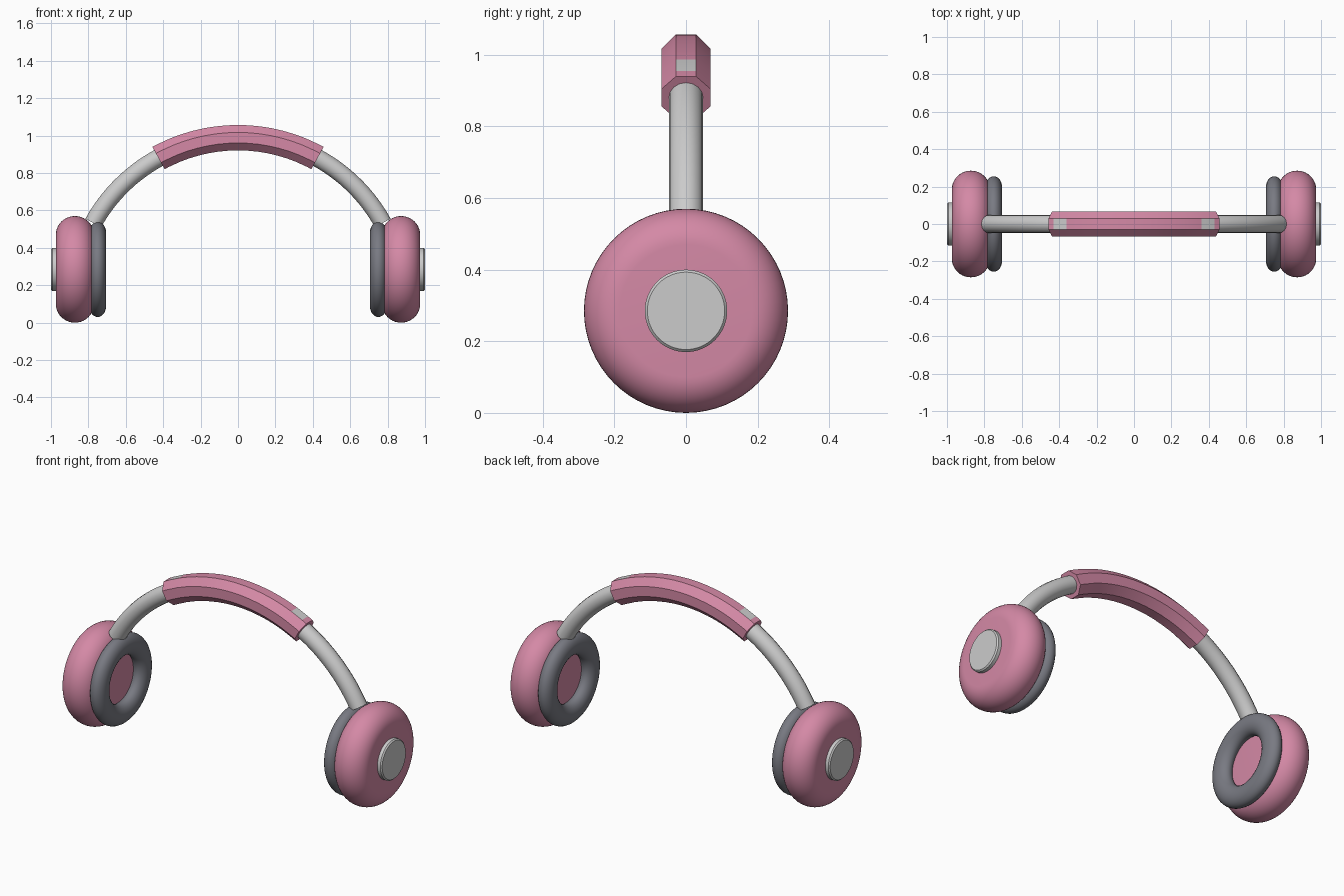
import bpy, bmesh
from math import sin, cos, pi, radians, atan2, hypot

cube = bpy.data.objects.get("Cube")
if cube:
    bpy.data.objects.remove(cube, do_unlink=True)


def material(name, rgb):
    m = bpy.data.materials.new(name)
    m.use_nodes = True
    m.diffuse_color = (*rgb, 1)
    m.node_tree.nodes["Principled BSDF"].inputs["Base Color"].default_value = (*rgb, 1)
    return m


pink = material("pink", (0.66, 0.25, 0.38))
silver = material("light grey", (0.60, 0.60, 0.60))
charcoal = material("dark grey", (0.19, 0.195, 0.225))


def skin(name, rings, mats, loop=False, rule=None):
    """Join rings of points into a surface; cap the ends unless it loops."""
    bm = bmesh.new()
    rows = [[bm.verts.new(p) for p in ring] for ring in rings]
    n = len(rows[0])
    pairs = list(zip(rows, rows[1:])) + ([(rows[-1], rows[0])] if loop else [])
    for a, b in pairs:
        for i in range(n):
            j = (i + 1) % n
            bm.faces.new((a[i], a[j], b[j], b[i]))
    if not loop:
        bm.faces.new(rows[0])
        bm.faces.new(rows[-1])
    bmesh.ops.recalc_face_normals(bm, faces=bm.faces)
    if rule:
        for f in bm.faces:
            f.material_index = rule(f.calc_center_median())
    mesh = bpy.data.meshes.new(name)
    bm.to_mesh(mesh)
    bm.free()
    ob = bpy.data.objects.new(name, mesh)
    bpy.context.collection.objects.link(ob)
    for m in mats:
        mesh.materials.append(m)
    bpy.ops.object.select_all(action='DESELECT')
    ob.select_set(True)
    bpy.context.view_layer.objects.active = ob
    bpy.ops.object.shade_smooth_by_angle(angle=radians(30))
    return ob


# Shared dimensions of the band arc and the ear cups
ARC_Z, ARC_R, CUP_Z = 0.104, 0.885, 0.285


def lathe(name, side, profile, mat, loop=False, sides=64):
    """Revolve (x, radius) points about the horizontal cup axis."""
    turns = [2 * pi * i / sides for i in range(sides)]
    rings = [[(side * x, r * cos(a), CUP_Z + r * sin(a)) for a in turns]
             for x, r in profile]
    return skin(name, rings, [mat], loop)


def arc_tube(name, degrees, radius, sides, mats, phase=0, rule=None):
    """Sweep a regular polygon along the band arc."""
    rings = []
    for d in degrees:
        t, ring = radians(d), []
        for k in range(sides):
            p = 2 * pi * k / sides + phase
            r = ARC_R + radius * cos(p)
            ring.append((r * sin(t), radius * sin(p), ARC_Z + r * cos(t)))
        rings.append(ring)
    return skin(name, rings, mats, rule=rule)


# Headband rod
arc_tube("headband_rod", [-61 + 122 * i / 48 for i in range(49)], 0.048, 16, [silver])


# Octagonal head pad with a light patch on top near each end
def patch(c):
    angle = abs(atan2(c.x, c.z - ARC_Z))
    on_top = hypot(c.x, c.z - ARC_Z) > ARC_R + 0.05 and abs(c.y) < 0.01
    return int(on_top and radians(22.2) < angle < radians(26.8))


stations = [-28.7, -26.8] + [-22.2 + 3.7 * i for i in range(13)] + [26.8, 28.7]
arc_tube("head_pad", stations, 0.0735, 8, [pink, silver], pi / 8, patch)

# Ear cups, cushions and outer caps
for label, side in (("left", 1), ("right", -1)):
    bulge = [-pi / 2 + pi * i / 20 for i in range(21)]
    lathe(label + "_ear_cup", side,
          [(0.872 + 0.102 * sin(a), 0.185 + 0.1 * cos(a)) for a in bulge], pink)
    tube = [2 * pi * i / 24 for i in range(24)]
    lathe(label + "_ear_cushion", side,
          [(0.75 + 0.045 * cos(a), 0.195 + 0.06 * sin(a)) for a in tube], charcoal, loop=True)
    lathe(label + "_outer_cap", side,
          [(0.96, 0.115), (0.993, 0.115), (1.0, 0.108)], silver)
